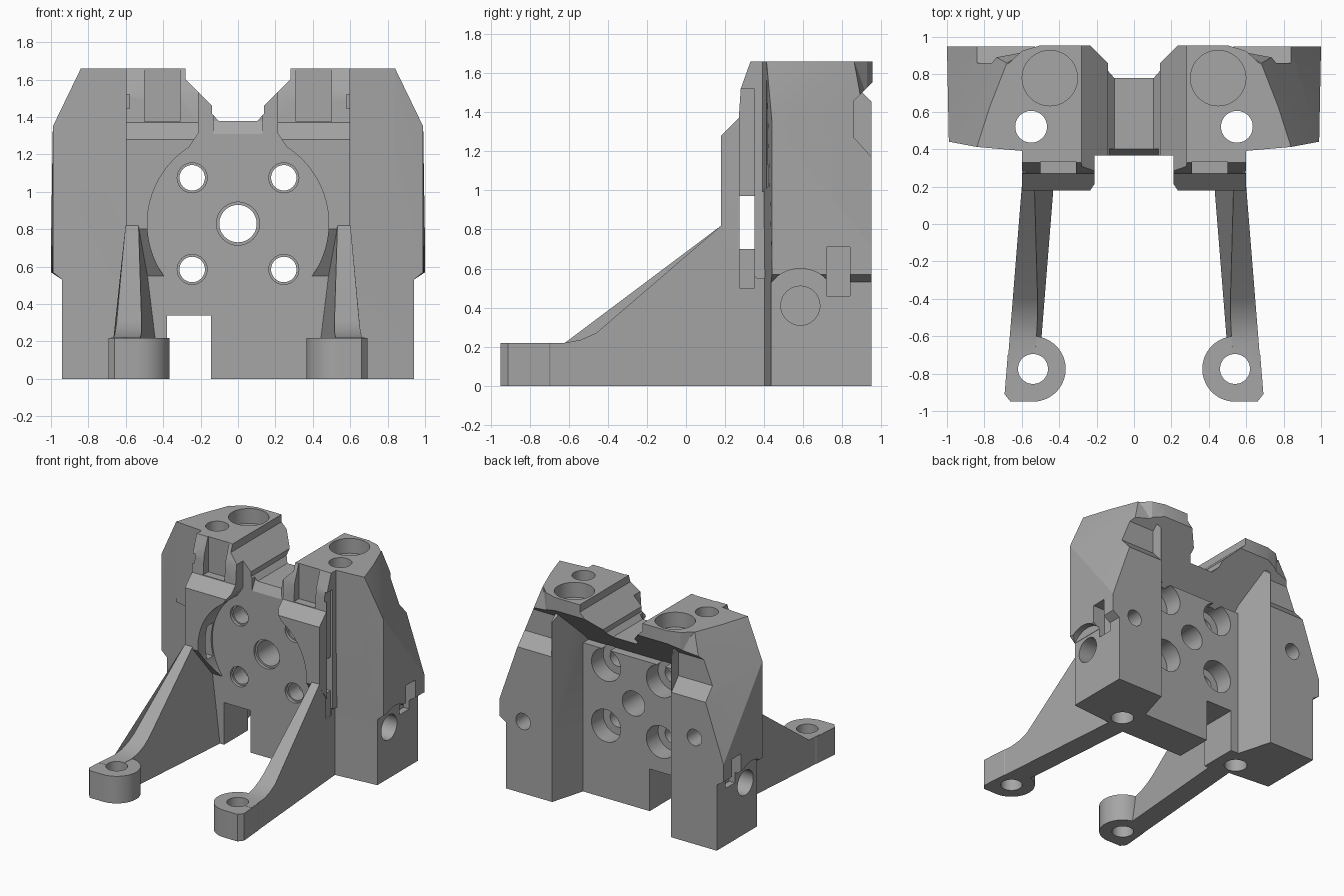
import bpy, bmesh, math
from mathutils import Vector, Matrix

old = bpy.data.objects.get("Cube")
if old:
    bpy.data.objects.remove(old, do_unlink=True)

grey = bpy.data.materials.new("plain_grey")
grey.use_nodes = True
COLOUR = (0.38, 0.38, 0.38, 1)
grey.diffuse_color = COLOUR
grey.node_tree.nodes["Principled BSDF"].inputs["Base Color"].default_value = COLOUR


def finish(bm, name):
    bmesh.ops.recalc_face_normals(bm, faces=bm.faces)
    mesh = bpy.data.meshes.new(name)
    bm.to_mesh(mesh)
    bm.free()
    obj = bpy.data.objects.new(name, mesh)
    bpy.context.collection.objects.link(obj)
    mesh.materials.append(grey)
    return obj


def hull(name, points):
    bm = bmesh.new()
    for p in points:
        bm.verts.new(p)
    res = bmesh.ops.convex_hull(bm, input=bm.verts)
    loose = {g for g in res["geom_interior"] + res["geom_unused"]
             if isinstance(g, bmesh.types.BMVert)}
    bmesh.ops.delete(bm, geom=list(loose), context="VERTS")
    return finish(bm, name)


def prism(name, profile, axis, lo, hi, warp=None):
    """Extrude a 2D profile along an axis; the profile uses the other two axes in order."""
    def place(p, d):
        v = list(p)
        v.insert("xyz".index(axis), d)
        return Vector(v)
    bm = bmesh.new()
    ends = [[bm.verts.new(place(p, d)) for p in profile] for d in (lo, hi)]
    for ring in ends:
        bm.faces.new(ring)
    for i in range(len(profile)):
        j = (i + 1) % len(profile)
        bm.faces.new((ends[0][i], ends[0][j], ends[1][j], ends[1][i]))
    if warp:
        for i, v in enumerate(bm.verts):
            v.co = warp(v.co, i >= len(profile))
    bmesh.ops.triangulate(bm, faces=bm.faces)
    return finish(bm, name)


def box(name, x, y, z):
    return hull(name, [(a, b, c) for a in x for b in y for c in z])


def rod(name, centre, axis, radius, lo, hi, sides=48):
    ring = [(centre[0] + radius * math.cos(math.tau * i / sides),
             centre[1] + radius * math.sin(math.tau * i / sides)) for i in range(sides)]
    return prism(name, ring, axis, lo, hi)


def combine(target, other, operation):
    mod = target.modifiers.new("bool", "BOOLEAN")
    mod.operation, mod.object, mod.solver = operation, other, "EXACT"
    bpy.context.view_layer.objects.active = target
    bpy.ops.object.modifier_apply(modifier=mod.name)
    bpy.data.objects.remove(other, do_unlink=True)


solids, cutters = [], []

# Centre plate between the towers
bracket = box("bracket", (-.57, .57), (.365, .67), (0, 1.2))

# Head bridging both towers, with a sloping underside at the back
half = [(.84, .412), (.77, .63), (.68, .85), (.6, .925), (.5, .955), (.28, .955), (.3, .365)]
plan = [(s * x, y) for x, y in half for s in (1, -1)]
solids.append(hull("head", [(x, y, z) for x, y in plan for z in (1.66, y + .6)]))

for s in (1, -1):
    def side(points):
        return [(s * x, y, z) for x, y, z in points]

    def span(a, b):
        return sorted((s * a, s * b))

    # Tower base and flared upper tower
    base = [(.45, .39), (.94, .435), (.94, .95), (.53, .95), (.45, .67)]
    solids.append(hull("tower_base", side([(x, y, z) for x, y in base for z in (0, .535)])))
    upper = [(x, y, .53) for x, y in base]
    upper += [(.99, .44, .57), (1, .95, .57), (1, .95, .71), (.99, .44, 1.35),
              (.84, .95, 1.17), (.53, .95, 1.45), (.84, .412, 1.66), (.77, .63, 1.66),
              (.68, .86, 1.66), (.45, .67, 1.66), (.45, .39, 1.66)]
    solids.append(hull("tower_upper", side(upper)))

    # Front pod beside the round cavity
    pod = [(.18, .8), (.18, 1.28), (.27, 1.37), (.28, 1.52), (.33, 1.66),
           (.45, 1.66), (.45, .55), (.36, .55)]
    solids.append(prism("pod", pod, "x", *span(.21, .6)))

    # Leg: a sloping wall that thickens towards the bottom
    def taper(p, far):
        outer = .6 + (.2 - p.y) * .08
        thick = .07 + .1 * max(0, 1 - p.z / .82)
        return Vector((s * (outer if far else outer - thick), p.y, p.z))
    leg = [(-.8, 0), (-.8, .22), (-.62, .22), (-.54, .235), (-.46, .27), (-.4, .31),
           (.18, .82), (.42, .82), (.42, 0)]
    solids.append(prism("leg", leg, "x", 0, 1, taper))

    # Foot with a rounded inner side
    arc = [(.54 + .175 * math.cos(a), -.775 + .175 * math.sin(a))
           for a in (math.radians(60 + 10 * i) for i in range(22))]
    foot = arc + [(.66, -.95), (.692, -.91), (.675, -.7)]
    solids.append(prism("foot", [(s * x, y) for x, y in foot], "z", 0, .219))

    # Foot hole, vertical tower hole and wide blind hole in the top
    cutters.append(rod("foot_hole", (s * .54, -.775), "z", .08, -.1, .4))
    cutters.append(rod("tower_hole", (s * .55, .52), "z", .085, -.1, 1.8))
    cutters.append(rod("top_pocket", (s * .45, .78), "z", .148, 1.54, 1.8))

    # Side hole, the arch over it, and the clip slot
    cutters.append(rod("arch", (.585, .41), "x", .19, *span(.942, 1.1)))
    cutters.append(rod("side_hole", (.585, .41), "x", .1, *span(.75, 1.1)))
    cutters.append(box("clip_slot", span(.89, 1.1), (.72, .84), (.46, .71)))

    # Back step, front recess, and the window through the pod wall
    step = [(1.1, 1.0), (.95, 1.17), (.86, 1.27), (.86, 1.46), (.95, 1.55), (1.1, 1.7)]
    cutters.append(prism("back_step", step, "x", *span(.535, 1.1)))
    cutters.append(box("front_recess", span(.31, .5), (.1, .335), (1.375, 1.8)))
    cutters.append(box("window", span(.4, .7), (.275, .35), (.7, .97)))
    cutters.append(box("side_groove", span(.58, .7), (.275, .35), (.5, 1.52)))

    # Plate mounting holes, counterbored from the back
    for z in (.585, 1.075):
        cutters.append(rod("plate_hole", (s * .245, z), "y", .068, .2, .9))
        cutters.append(rod("front_rim", (s * .245, z), "y", .08, .2, .39))
        cutters.append(rod("counterbore", (s * .245, z), "y", .13, .52, .8))

# Holes in the back of the towers, at different heights
cutters.append(rod("back_hole", (.79, .58), "y", .065, .8, 1.1))
cutters.append(rod("back_hole", (-.74, .86), "y", .065, .8, 1.1))

# Round cavity with a neck, central bore, V groove and cable notch
cutters.append(rod("cavity", (0, .83), "y", .485, .0, .365, 96))
cutters.append(prism("neck", [(-.2, 1.8), (-.2, 1.33), (-.3, 1.18), (.3, 1.18),
                              (.2, 1.33), (.2, 1.8)], "y", 0, .365))
cutters.append(rod("bore", (0, .83), "y", .1, .2, .9))
cutters.append(rod("bore_rim", (0, .83), "y", .115, .2, .39))
vee = [(.28, 1.8), (.28, 1.6), (.14, 1.46), (.14, 1.42), (.105, 1.38)]
vee += [(-x, z) for x, z in reversed(vee)]
cutters.append(prism("vee", vee, "y", -.1, 1.2))
cutters.append(prism("bridge_chamfer", [(.3, 1.31), (.365, 1.31), (.4, 1.38), (.4, 1.45), (.3, 1.45)],
                     "x", -.13, .13))
cutters.append(box("cable_notch", (-.38, -.145), (.2, .8), (-.1, .34)))

for part in solids:
    combine(bracket, part, "UNION")
for part in cutters:
    combine(bracket, part, "DIFFERENCE")

bpy.ops.object.select_all(action="DESELECT")
bracket.select_set(True)
bpy.context.view_layer.objects.active = bracket
bpy.ops.object.shade_smooth_by_angle(angle=math.radians(25))
